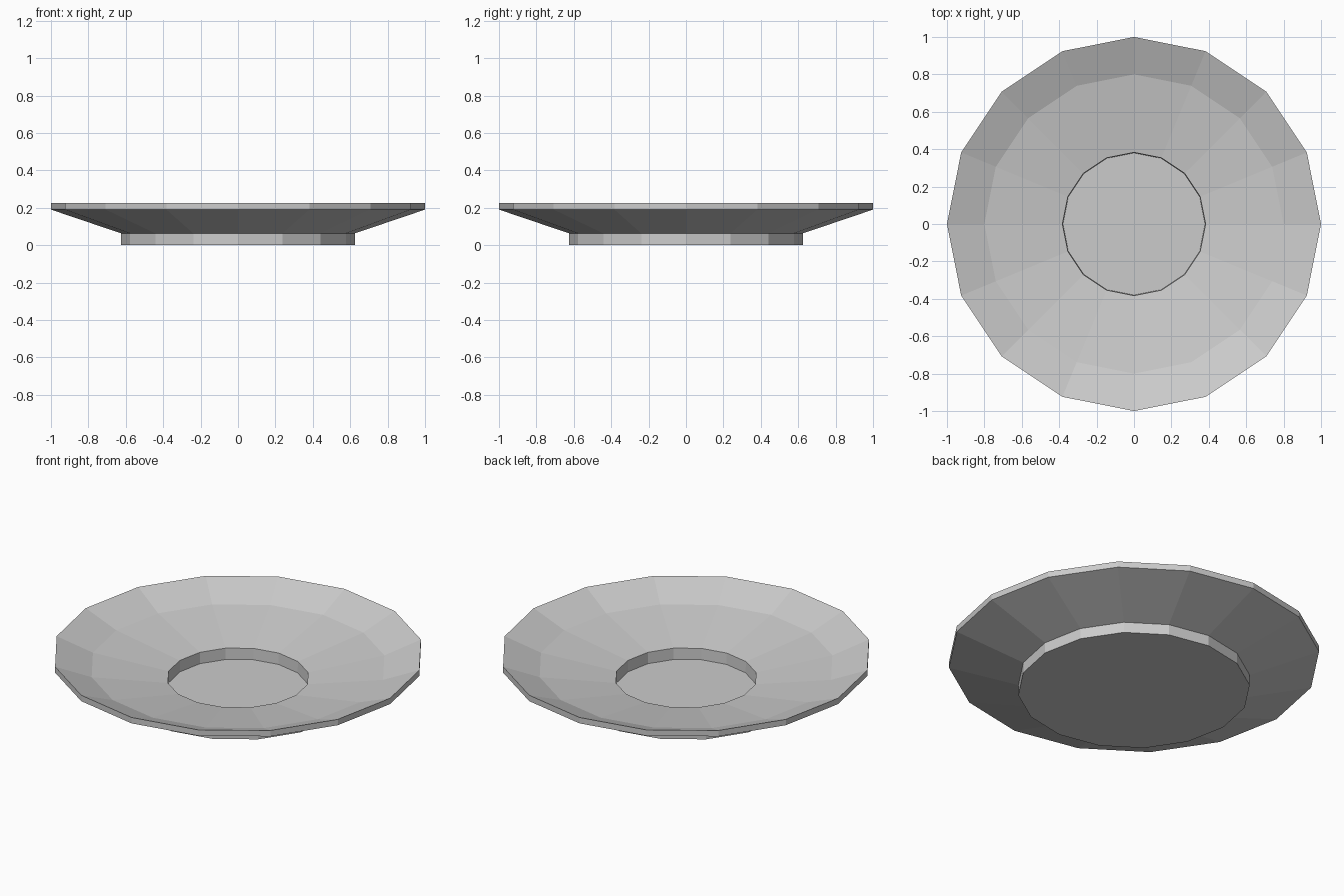
import bpy, bmesh
from math import cos, sin, pi

if "Cube" in bpy.data.objects:
    bpy.data.objects.remove(bpy.data.objects["Cube"])

SIDES = 16


def lathe(name, profile):
    """Spin (radius, z) points around z and cap both ends with flat discs."""
    bm = bmesh.new()
    rings = [[bm.verts.new((r * cos(2 * pi * i / SIDES), r * sin(2 * pi * i / SIDES), z))
              for i in range(SIDES)] for r, z in profile]
    for a, b in zip(rings, rings[1:]):
        for i in range(SIDES):
            j = (i + 1) % SIDES
            bm.faces.new((a[i], a[j], b[j], b[i]))
    bm.faces.new(rings[0][::-1])
    bm.faces.new(rings[-1])
    bmesh.ops.recalc_face_normals(bm, faces=bm.faces)
    mesh = bpy.data.meshes.new(name)
    bm.to_mesh(mesh)
    bm.free()
    obj = bpy.data.objects.new(name, mesh)
    bpy.context.collection.objects.link(obj)
    return obj


# Saucer: foot, flared underside, rim, two-step dished top, cup recess
lathe("saucer", [
    (0.625, 0.0), (0.625, 0.063),
    (1.0, 0.19), (1.0, 0.225),
    (0.80, 0.147), (0.383, 0.079), (0.38, 0.013),
])
